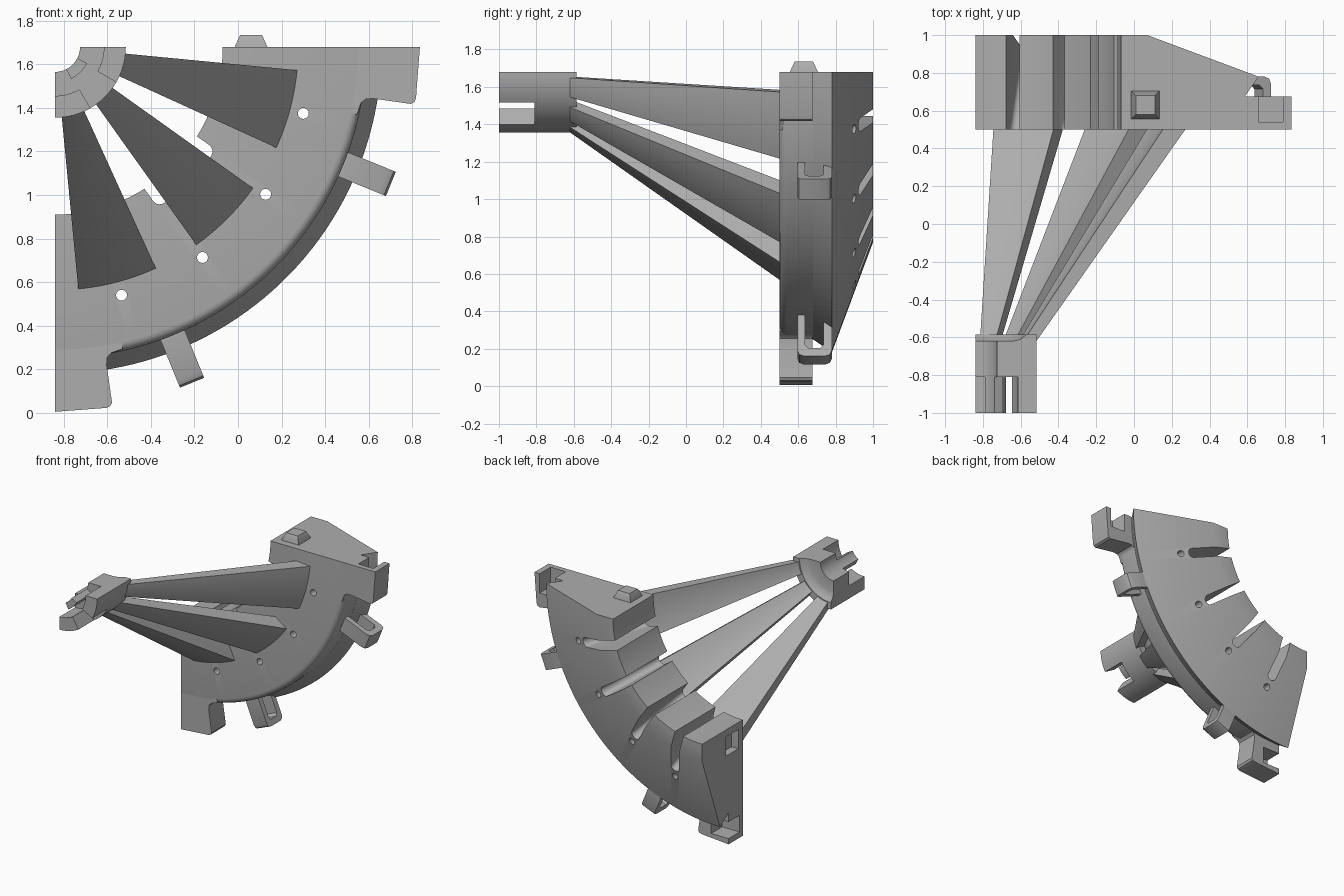
import bpy, bmesh
from math import sin, cos, pi, radians
from mathutils import Vector

if "Cube" in bpy.data.objects:
    bpy.data.objects.remove(bpy.data.objects["Cube"], do_unlink=True)

grey = bpy.data.materials.new("plain_grey")
grey.use_nodes = True
grey.diffuse_color = (0.42, 0.42, 0.42, 1)
grey.node_tree.nodes["Principled BSDF"].inputs["Base Color"].default_value = (0.42, 0.42, 0.42, 1)

AXIS_X, AXIS_Z = -0.84, 1.68


def point(u, y, v):
    """u runs right from the axis, v runs down from it."""
    return Vector((AXIS_X + u, y, AXIS_Z - v))


def polar(r, y, angle, side=0):
    a = radians(angle)
    return point(r * cos(a) - side * sin(a), y, r * sin(a) + side * cos(a))


def loft(name, rings):
    """Closed solid through a row of matching rings."""
    bm = bmesh.new()
    rows = [[bm.verts.new(p) for p in ring] for ring in rings]
    n = len(rows[0])
    for a, b in zip(rows, rows[1:]):
        for i in range(n):
            j = (i + 1) % n
            bm.faces.new((a[i], a[j], b[j], b[i]))
    bm.faces.new(rows[0])
    bm.faces.new(rows[-1])
    bmesh.ops.recalc_face_normals(bm, faces=bm.faces)
    mesh = bpy.data.meshes.new(name)
    bm.to_mesh(mesh)
    bm.free()
    mesh.materials.append(grey)
    obj = bpy.data.objects.new(name, mesh)
    bpy.context.collection.objects.link(obj)
    return obj


def sector(name, profile, start, end, step=2.5):
    """Sweep an (r, y) profile about the axis."""
    n = max(2, round((end - start) / step))
    return loft(name, [[polar(r, y, start + (end - start) * i / n) for r, y in profile]
                       for i in range(n + 1)])


def box(name, u0, u1, y0, y1, v0, v1):
    return loft(name, [[point(u, y, v) for u, y in ((u0, y0), (u1, y0), (u1, y1), (u0, y1))]
                       for v in (v0, v1)])


def cut(target, cutter):
    cutter.hide_render = True
    mod = target.modifiers.new("cut", "BOOLEAN")
    mod.operation = "DIFFERENCE"
    mod.solver = "EXACT"
    mod.object = cutter
    bpy.context.view_layer.objects.active = target
    bpy.ops.object.modifier_apply(modifier=mod.name)
    bpy.data.objects.remove(cutter, do_unlink=True)


parts = []

# Quarter ring body with rounded front rim, undercut edge and sloped back
rim = [(1.39 + 0.04 * sin(t * pi / 8), 0.54 - 0.04 * cos(t * pi / 8)) for t in range(5)]
body = sector("ring_body", [(0.77, 0.5)] + rim + [(1.43, 0.68), (1.5, 0.78), (0.91, 1.0), (0.77, 1.0)],
              0, 90, 2)
parts.append(body)

# Slanted round-ended slots and through holes
W = 0.037
for angle in (15, 35, 55, 75):
    rings = []
    for y, end in ((0.45, 0.845), (1.05, 1.195)):
        outline = [(0.5, -W)]
        outline += [(end - W + W * cos(t), W * sin(t)) for t in [(-0.5 + k / 10) * pi for k in range(11)]]
        outline += [(0.5, W)]
        rings.append([polar(r, y, angle, s) for r, s in outline])
    cut(body, loft("slot_cutter", rings))
    cut(body, loft("hole_cutter", [
        [polar(1.18 + 0.025 * cos(k * pi / 10), y, angle, 0.025 * sin(k * pi / 10)) for k in range(20)]
        for y in (0.4, 1.1)]))

# Peg on the top end, matching socket in the side end
parts.append(loft("locating_peg", [
    [point(0.9 + i * h, 0.63 + j * h, v) for i, j in ((-1, -1), (1, -1), (1, 1), (-1, 1))]
    for v, h in ((0.01, 0.075), (0.0, 0.075), (-0.055, 0.05))]))
cut(body, box("socket_cutter", -0.1, 0.06, 0.555, 0.705, 0.825, 0.975))

# Pocketed ears, mirrored across the diagonal
ear_outline = [(1.2, 0), (1.675, 0), (1.657, 0.235), (1.65, 0.253), (1.633, 0.262),
               (1.46, 0.237), (1.425, 0.24), (1.405, 0.257), (1.386, 0.31), (1.2, 0.28)]
for name, flip in (("top_ear", False), ("lower_ear", True)):
    outline = [(v, u) if flip else (u, v) for u, v in ear_outline]
    ear = loft(name, [[point(u, y, v) for u, v in outline] for y in (0.5, 0.675)])
    if flip:
        pocket = box("pocket_cutter", -0.1, 0.15, 0.54, 0.8, 1.5, 1.63)
    else:
        pocket = box("pocket_cutter", 1.5, 1.63, 0.54, 0.8, -0.1, 0.15)
    cut(ear, pocket)
    parts.append(ear)

# U-shaped clips on the rim
clip = [(1.40, 0.595), (1.63, 0.595), (1.655, 0.605), (1.665, 0.63), (1.665, 0.745), (1.655, 0.77),
        (1.63, 0.78), (1.46, 0.78), (1.44, 0.735), (1.60, 0.735), (1.62, 0.715), (1.62, 0.655),
        (1.60, 0.635), (1.40, 0.635)]
for name, angle in (("upper_clip", 22.2), ("lower_clip", 67.8)):
    parts.append(loft(name, [[polar(r, y, angle, s) for r, y in clip] for s in (-0.06, 0.06)]))

# Three flaring arms
for name, mid in (("top_arm", 15), ("middle_arm", 45), ("lower_arm", 75)):
    parts.append(sector(name, [(0.325, -0.62), (1.12, 0.505), (1.0, 0.505), (0.255, -0.62)],
                        mid - 9.5, mid + 9.5, 1.9))

# Hub with hollowed back and three front prongs
parts.append(sector("hub", [(0.115, -0.81), (0.325, -0.81), (0.325, -0.585), (0.27, -0.585),
                            (0.24, -0.61), (0.2, -0.62), (0.115, -0.62)], 0, 90, 5))
for name, r0, r1, a0, a1 in (("top_prong", 0.225, 0.325, 0, 30),
                             ("middle_prong", 0.115, 0.165, 27, 63),
                             ("lower_prong", 0.225, 0.325, 60, 90)):
    parts.append(sector(name, [(r0, -1), (r1, -1), (r1, -0.8), (r0, -0.8)], a0, a1, 5))

# Smooth curved walls, keep edges sharp
bpy.ops.object.select_all(action="DESELECT")
for obj in parts:
    obj.select_set(True)
bpy.context.view_layer.objects.active = body
bpy.ops.object.shade_smooth_by_angle(angle=radians(30))
